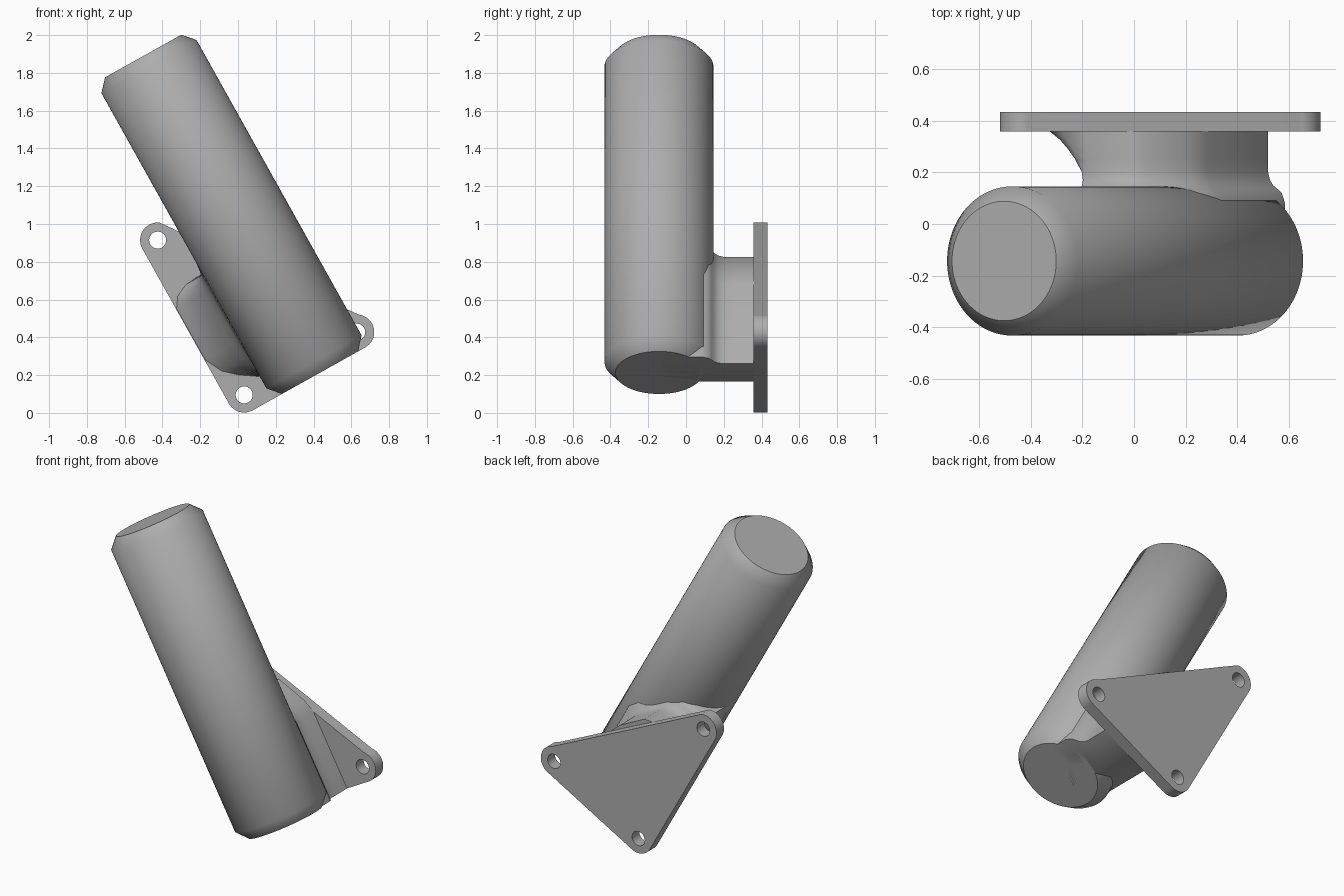
import bpy, bmesh, math
from mathutils import Matrix

cube = bpy.data.objects.get("Cube")
if cube:
    bpy.data.objects.remove(cube, do_unlink=True)

# Everything is modelled upright, then leaned about the y axis
LEAN = Matrix.Rotation(math.radians(-29.2), 4, 'Y')

grey = bpy.data.materials.new("plain_grey")
grey.use_nodes = True
colour = (0.42, 0.42, 0.42, 1)
grey.diffuse_color = colour
grey.node_tree.nodes["Principled BSDF"].inputs["Base Color"].default_value = colour


def finish(obj, angle):
    """Lean the part, colour it and smooth its shallow edges."""
    obj.data.transform(LEAN)
    obj.data.materials.clear()
    obj.data.materials.append(grey)
    bpy.ops.object.select_all(action='DESELECT')
    obj.select_set(True)
    bpy.context.view_layer.objects.active = obj
    bpy.ops.object.shade_smooth_by_angle(angle=math.radians(angle))


def loft(name, rings, angle):
    """Skin a list of equal-length closed rings and cap both ends."""
    bm = bmesh.new()
    loops = [[bm.verts.new(p) for p in ring] for ring in rings]
    for a, b in zip(loops, loops[1:]):
        for i in range(len(a)):
            j = (i + 1) % len(a)
            bm.faces.new((a[i], a[j], b[j], b[i]))
    bm.faces.new(loops[0])
    bm.faces.new(loops[-1])
    bmesh.ops.recalc_face_normals(bm, faces=bm.faces)
    mesh = bpy.data.meshes.new(name)
    bm.to_mesh(mesh)
    bm.free()
    obj = bpy.data.objects.new(name, mesh)
    bpy.context.collection.objects.link(obj)
    finish(obj, angle)


def arc(cx, cy, r, start, end, n):
    angles = [math.radians(start + (end - start) * i / n) for i in range(n + 1)]
    return [(cx + r * math.cos(a), cy + r * math.sin(a)) for a in angles]


# Barrel with chamfered ends
profile = [(0.231, -0.026), (0.2885, 0.04), (0.2885, 1.83), (0.231, 1.894)]
loft("barrel", [[(x, y, z) for x, y in arc(0.483, -0.143, r, 0, 360, 96)[:-1]]
                for r, z in profile], 45)

# Triangular mounting plate: rounded corners and a bolt hole in each
corners = [(0.075, 0.067, 180, 270), (0.757, 0.067, 270, 421), (0.075, 1.006, 61 - 7, 180)]
outline, holes = [], []
for cx, cz, start, end in corners:
    outline += arc(cx, cz, 0.093, start, end if end != 421 else 414, 20)
    holes.append(arc(cx, cz, 0.045, 0, 360, 32)[:-1])
curve = bpy.data.curves.new("mounting_plate", 'CURVE')
curve.dimensions = '2D'
curve.fill_mode = 'BOTH'
curve.extrude = 0.0375
for loop in [outline] + holes:
    spline = curve.splines.new('POLY')
    spline.points.add(len(loop) - 1)
    for point, (x, y) in zip(spline.points, loop):
        point.co = (x, y, 0, 1)
    spline.use_cyclic_u = True
plate = bpy.data.objects.new("mounting_plate", curve)
bpy.context.collection.objects.link(plate)
bpy.ops.object.select_all(action='DESELECT')
plate.select_set(True)
bpy.context.view_layer.objects.active = plate
bpy.ops.object.convert(target='MESH')
plate = bpy.context.view_layer.objects.active
plate.data.transform(Matrix.Translation((0, 0.395, 0)) @ Matrix.Rotation(math.pi / 2, 4, 'X'))
finish(plate, 35)

# Neck: its far side sweeps in to the barrel, the rest flares into a fillet
section = [(0.385, -0.026), (0.2, 0.107), (0.098, 0.175), (0.03, 0.235), (-0.018, 0.33),
           (-0.018, 0.64), (0.02, 0.695), (0.087, 0.727), (0.195, 0.737), (0.37, 0.735),
           (0.44, 0.70), (0.55, 0.54), (0.58, 0.46), (0.58, -0.026)]
# y position, sweep factor, flare
steps = [(0.36, 1, 0), (0.325, 0.77, 0), (0.29, 0.58, 0), (0.25, 0.4, 0), (0.2, 0.22, 0),
         (0.17, 0.14, 0.008), (0.15, 0.1, 0.022), (0.135, 0.07, 0.042), (0.12, 0.06, 0.06),
         (0.08, 0.05, 0.075), (-0.13, 0.04, 0.075)]


def neck_ring(y, sweep, flare):
    ring = []
    for x, z in section:
        if x < 0.2:
            x = 0.2 - (0.2 - x) * sweep
        if z > 0.4:
            z += flare * (z - 0.4) / 0.33
        if x > 0.385:
            x += flare * (x - 0.385) / 0.195
        ring.append((x, y, z))
    return ring


loft("neck", [neck_ring(*s) for s in steps], 40)
